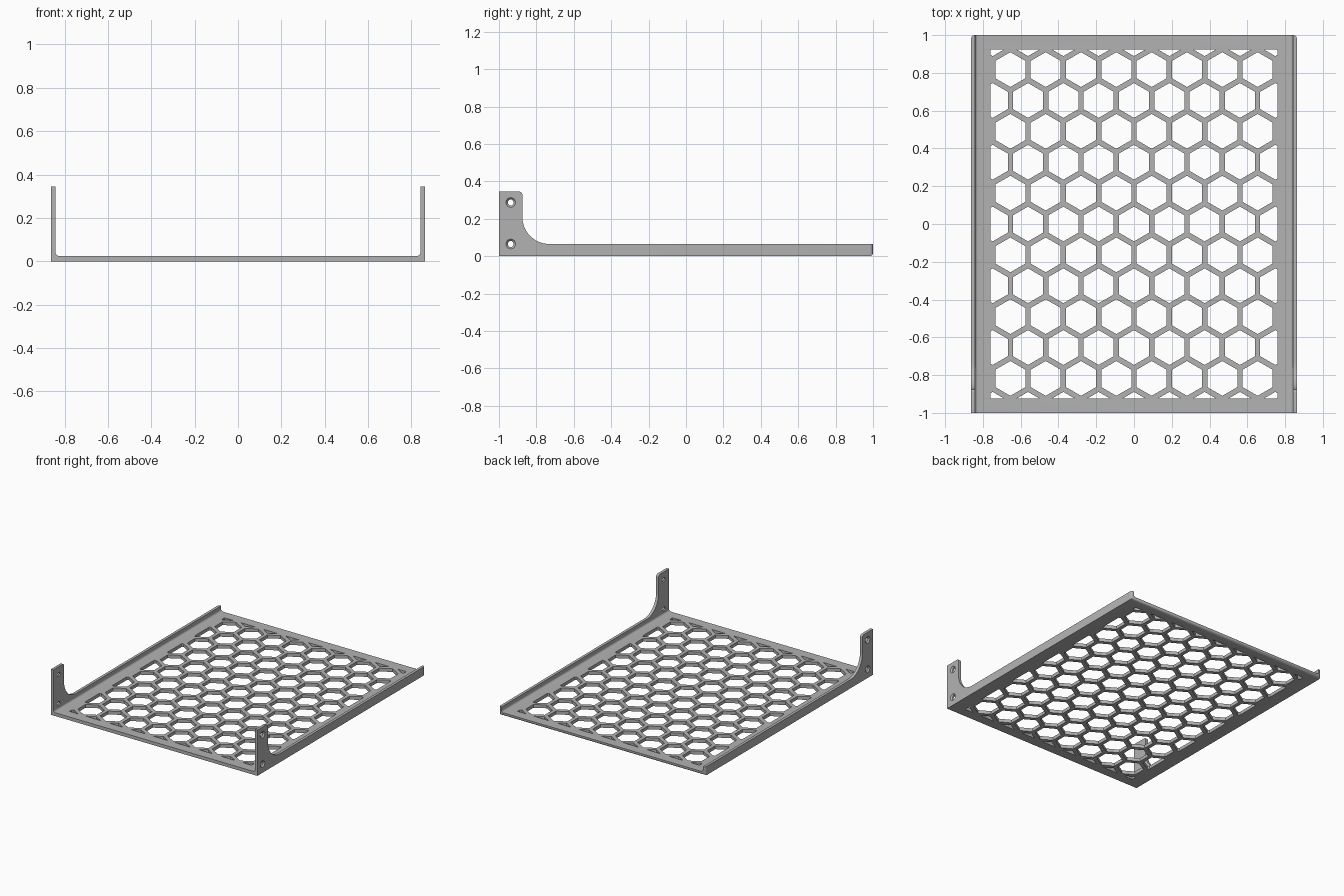
import bpy, bmesh, math
from mathutils import Vector, Matrix

if "Cube" in bpy.data.objects:
    bpy.data.objects.remove(bpy.data.objects["Cube"], do_unlink=True)

W = 0.862        # half width of the tray
WALL = 0.021     # side wall thickness
FLOOR = 0.025    # floor thickness
LIP = 0.065      # height of the low side wall
EAR_TOP = 0.345  # height of the mounting ears
PITCH = 0.187    # spacing of the honeycomb
ROW = 0.1635
HEX_R = 0.092

steel = bpy.data.materials.new("grey_steel")
steel.use_nodes = True
steel.diffuse_color = (0.45, 0.45, 0.45, 1)
steel.node_tree.nodes["Principled BSDF"].inputs["Base Color"].default_value = (0.45, 0.45, 0.45, 1)


def arc(cx, cy, r, a0, a1, n):
    angles = [math.radians(a0 + (a1 - a0) * i / n) for i in range(n + 1)]
    return [(cx + r * math.cos(a), cy + r * math.sin(a)) for a in angles]


def make_object(name, bm):
    bmesh.ops.recalc_face_normals(bm, faces=bm.faces)
    mesh = bpy.data.meshes.new(name)
    bm.to_mesh(mesh)
    bm.free()
    obj = bpy.data.objects.new(name, mesh)
    bpy.context.collection.objects.link(obj)
    mesh.materials.append(steel)
    return obj


def extrude(bm, offset):
    made = bmesh.ops.extrude_face_region(bm, geom=bm.faces[:])["geom"]
    verts = [g for g in made if isinstance(g, bmesh.types.BMVert)]
    bmesh.ops.translate(bm, verts=verts, vec=offset)


def prism(name, points, offset):
    bm = bmesh.new()
    bm.faces.new([bm.verts.new(p) for p in points])
    extrude(bm, Vector(offset))
    return make_object(name, bm)


def cut(obj, cutter, operation):
    mod = obj.modifiers.new("cut", "BOOLEAN")
    mod.object, mod.operation, mod.solver = cutter, operation, "EXACT"
    bpy.context.view_layer.objects.active = obj
    bpy.ops.object.modifier_apply(modifier=mod.name)
    bpy.data.objects.remove(cutter, do_unlink=True)


# Folded channel: floor and tall side walls with inner bend radius
inner = W - WALL
bend = 0.015
half = [(W, 0), (W, 0.4), (inner, 0.4)]
half += arc(inner - bend, FLOOR + bend, bend, 0, -90, 5)
section = half + [(-x, z) for x, z in reversed(half)]
tray = prism("honeycomb_tray", [(x, -1.1, z) for x, z in section], (0, 2.2, 0))

# Side outline: ears at the front, swept down to a low lip
side = [(-1, -0.1), (1, -0.1), (1, LIP)]
side += arc(-0.73, LIP + 0.145, 0.145, 270, 180, 14)
side += arc(-0.89, EAR_TOP - 0.015, 0.015, 0, 90, 4) + [(-1, EAR_TOP)]
cut(tray, prism("side_outline", [(-1, y, z) for y, z in side], (2, 0, 0)), "INTERSECT")

# Rounded upright edges at the back corners
bm = bmesh.new()
bm.from_mesh(tray.data)
corners = [e for e in bm.edges
           if all(abs(abs(v.co.x) - W) < 0.001 and v.co.y > 0.999 for v in e.verts)]
bmesh.ops.bevel(bm, geom=corners, offset=0.018, segments=4, profile=0.5, affect="EDGES")
bm.to_mesh(tray.data)
bm.free()

# Honeycomb openings, trimmed to a rectangular field
bm = bmesh.new()
for j in range(-6, 7):
    shift = PITCH / 2 if j % 2 else 0
    for i in range(-5, 6):
        ring = arc(i * PITCH + shift, j * ROW, HEX_R, 30, 330, 5)
        bm.faces.new([bm.verts.new((x, y, -0.1)) for x, y in ring])
for normal, limit in (((1, 0, 0), 0.76), ((0, 1, 0), 0.925)):
    for s in (1, -1):
        n = Vector(normal) * s
        bmesh.ops.bisect_plane(bm, geom=bm.verts[:] + bm.edges[:] + bm.faces[:],
                               plane_co=n * limit, plane_no=n, clear_outer=True)
extrude(bm, Vector((0, 0, 0.2)))
cut(tray, make_object("honeycomb_cutter", bm), "DIFFERENCE")

# Countersunk screw holes in both ears: straight bore, then the flared mouth
for s in (1, -1):
    for z in (0.065, 0.287):
        for r_in, r_out, depth, mid in ((0.016, 0.016, 0.1, W), (0.016, 0.036, 0.02, W)):
            bm = bmesh.new()
            bmesh.ops.create_cone(bm, cap_ends=True, segments=24, radius1=r_in, radius2=r_out,
                                  depth=depth,
                                  matrix=Matrix.Translation((s * mid, -0.937, z))
                                  @ Matrix.Rotation(s * math.pi / 2, 4, "Y"))
            cut(tray, make_object("screw_cutter", bm), "DIFFERENCE")

bpy.ops.object.select_all(action="DESELECT")
tray.select_set(True)
bpy.context.view_layer.objects.active = tray
bpy.ops.object.shade_smooth_by_angle(angle=math.radians(25))
